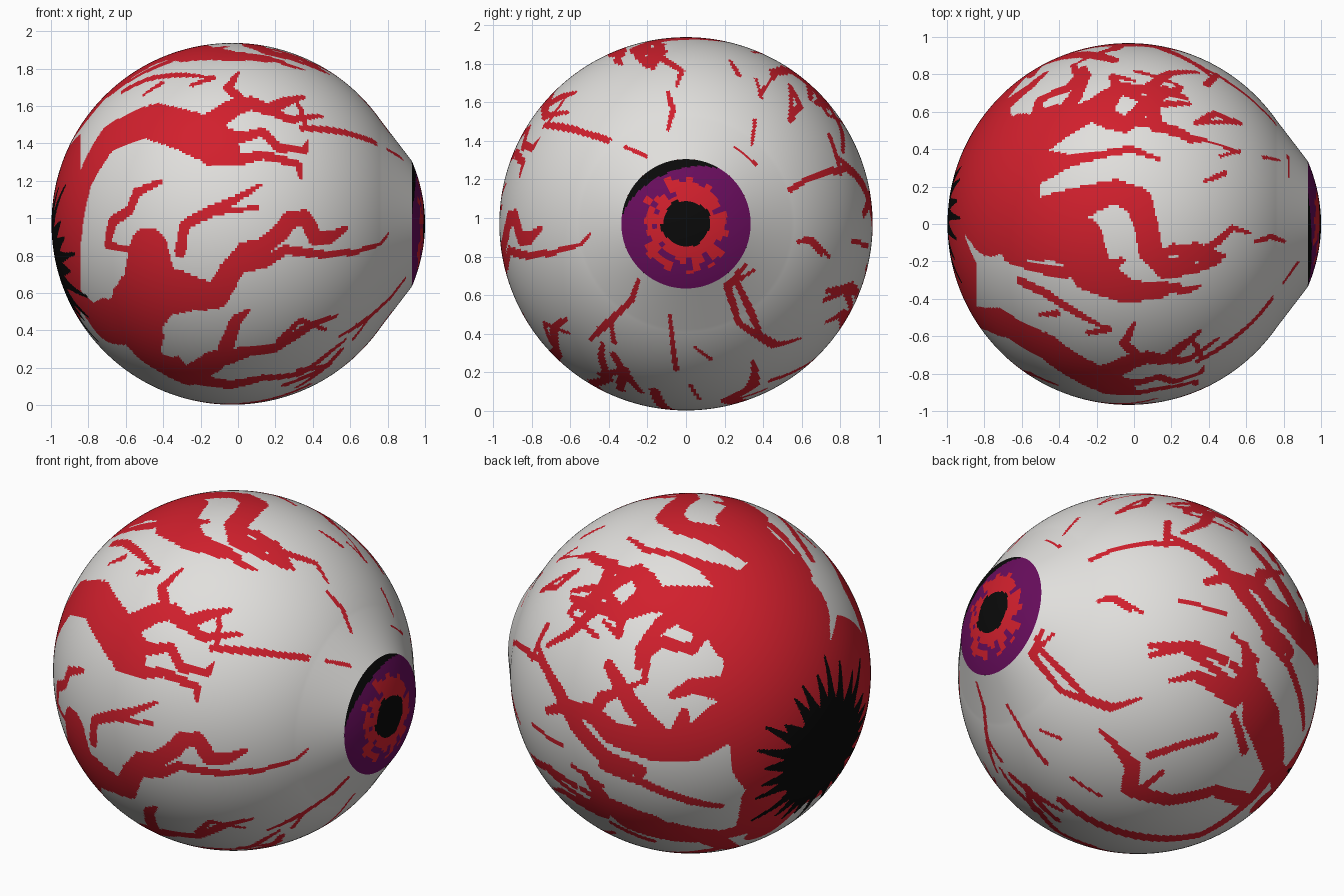
import bpy, math, random
from mathutils import Vector, kdtree

random.seed(4)
R, CX, CZ = 0.967, -0.03, 0.97
IRIS_R, IRIS_X = 0.335, 0.93


def material(name, rgb):
    m = bpy.data.materials.new(name)
    m.diffuse_color = (*rgb, 1)
    return m


WHITE, RED, BLACK, PURPLE = range(4)
MATS = [material("eye_white", (0.75, 0.74, 0.72)), material("vein_red", (0.64, 0.014, 0.026)),
        material("black", (0.003, 0.003, 0.003)), material("iris_purple", (0.14, 0.004, 0.11))]


def revolve(name, profile, segs):
    """Spin (x, radius) rings about the x axis into a smooth surface."""
    verts = [(x, r * math.sin(2 * math.pi * j / segs), CZ + r * math.cos(2 * math.pi * j / segs))
             for x, r in profile for j in range(segs)]
    faces = [(i * segs + j, (i + 1) * segs + j, (i + 1) * segs + (j + 1) % segs, i * segs + (j + 1) % segs)
             for i in range(len(profile) - 1) for j in range(segs)]
    me = bpy.data.meshes.new(name)
    me.from_pydata(verts, [], [f[::-1] for f in faces])
    for m in MATS:
        me.materials.append(m)
    me.shade_smooth()
    ob = bpy.data.objects.new(name, me)
    bpy.context.collection.objects.link(ob)
    return me


# Eyeball: sphere from the back, then a straight collar up to the iris rim
profile = []
for i in range(266):
    t = math.radians(179.95 - 144.95 * i / 265)
    profile.append((CX + R * math.cos(t), R * math.sin(t)))
x0, r0 = profile[-1]
profile += [(x0 + (IRIS_X - x0) * k / 22, r0 + (IRIS_R - r0) * k / 22) for k in range(1, 23)]
eye = revolve("eyeball", profile, 420)

# Index the faces by direction so strokes can be painted on them
centre = Vector((CX, 0, CZ))
dirs = [(p.center - centre).normalized() for p in eye.polygons]
colour = [RED if d.x < -0.84 else WHITE for d in dirs]
tree = kdtree.KDTree(len(dirs))
for i, d in enumerate(dirs):
    tree.insert(d, i)
tree.balance()


def paint(mat, points):
    """Paint a tapering stroke through (direction, radius) points."""
    for (a, ra), (b, rb) in zip(points, points[1:]):
        n = max(2, int((b - a).length / max(0.006, min(ra, rb) * 0.4)))
        for k in range(n + 1):
            t = k / n
            for _, i, _ in tree.find_range(a.lerp(b, t).normalized(), ra + (rb - ra) * t):
                colour[i] = mat


def view(turn, tilt, cx, cy, size):
    """Return a brush that paints strokes given as seen from one direction."""
    a, e = math.radians(turn), math.radians(tilt)
    cam = Vector((math.sin(a) * math.cos(e), -math.cos(a) * math.cos(e), math.sin(e)))
    right = Vector((math.cos(a), math.sin(a), 0))
    up = cam.cross(right)

    def brush(mat, *strokes):
        for s in strokes:
            pts = []
            for x, y, r in s:
                u, v = (x - cx) / size, (cy - y) / size
                w = math.sqrt(max(0, 1 - u * u - v * v))
                pts.append(((right * u + up * v + cam * w).normalized(), max(r / size, 0.009)))
            paint(mat, pts)
    return brush


front = view(0, 0, 232, 224, 181)
side = view(90, 0, 686, 224, 187)
top = view(0, 90, 1128, 223, 181)
back = view(215, 22, 689, 673, 181)
below = view(140, -30, 1138, 673, 181)

# Red mass and veins on the top
top(RED, [(985, 150, 36), (1010, 140, 33), (1000, 200, 50), (1015, 235, 26), (1050, 230, 30), (1078, 240, 26),
          (1090, 270, 22), (1125, 290, 13), (1160, 290, 8), (1178, 285, 3)],
    [(1000, 110, 14), (1030, 85, 8), (1045, 72, 4)],
    [(1020, 135, 25), (1060, 115, 14), (1090, 110, 12), (1110, 118, 12), (1125, 125, 8), (1150, 100, 8),
     (1165, 90, 8), (1185, 97, 3)],
    [(1152, 105, 8), (1155, 125, 7), (1175, 130, 6), (1200, 140, 2)],
    [(1060, 115, 8), (1075, 95, 8), (1085, 75, 6), (1083, 66, 3)])
top(RED, [(1105, 110, 8), (1118, 90, 6), (1112, 75, 4), (1135, 80, 2)],
    [(1040, 165, 18), (1068, 160, 7), (1095, 155, 4), (1130, 148, 4), (1158, 158, 2)],
    [(1050, 215, 22), (1090, 198, 15), (1115, 190, 12), (1138, 200, 14), (1146, 225, 12), (1150, 250, 12),
     (1165, 268, 10), (1190, 268, 6), (1215, 262, 3)],
    [(1165, 268, 8), (1195, 255, 6), (1218, 240, 4), (1232, 227, 3), (1250, 232, 1)],
    [(1160, 285, 6), (1185, 290, 4), (1200, 285, 1)], [(1200, 122, 2), (1240, 122, 3)],
    [(1220, 155, 1), (1240, 150, 1)], [(1255, 240, 1), (1270, 236, 1)], [(1205, 180, 2), (1225, 172, 3)])
top(WHITE, [(967, 232, 7), (982, 262, 10), (1005, 285, 10), (1045, 308, 12), (1085, 338, 14)],
    [(1030, 268, 9), (1058, 280, 9), (1090, 305, 6)], [(1110, 215, 8), (1116, 245, 10), (1128, 265, 8)])
top(RED, [(1020, 280, 5), (1045, 292, 5), (1080, 314, 4), (1103, 326, 2)])

# Upper front band and its branches
front(RED, [(75, 235, 12), (84, 180, 15), (108, 138, 19), (150, 120, 21), (185, 130, 23), (205, 140, 22), (228, 150, 12)],
      [(205, 128, 14), (232, 108, 11), (250, 103, 9), (268, 110, 8), (285, 102, 6), (303, 97, 3)],
      [(245, 104, 6), (228, 88, 5), (238, 72, 2)], [(268, 110, 6), (290, 120, 5), (322, 116, 2)],
      [(215, 135, 12), (240, 138, 6), (262, 132, 5), (278, 148, 5), (305, 150, 4), (307, 142, 2)],
      [(210, 155, 11), (240, 160, 6), (262, 155, 5), (298, 165, 4), (300, 178, 2)])
front(RED, [(192, 85, 3), (212, 78, 4)], [(143, 95, 2), (160, 84, 4)], [(332, 130, 2), (376, 142, 1)],
      [(110, 95, 3), (165, 63, 7), (225, 47, 4)], [(262, 48, 4), (300, 58, 6), (328, 74, 2)],
      [(130, 250, 3), (107, 245, 4), (112, 222, 6), (130, 210, 5), (136, 193, 5), (160, 182, 3)],
      [(180, 252, 6), (184, 225, 5), (210, 212, 6), (235, 200, 4), (260, 185, 2)],
      [(208, 212, 5), (235, 210, 3), (257, 208, 2)])
# Lower front mass and its branches
front(RED, [(65, 265, 10), (80, 300, 14), (100, 325, 24), (130, 320, 32), (150, 290, 32), (148, 250, 22)],
      [(150, 290, 30), (178, 292, 23), (215, 297, 13), (230, 272, 12), (245, 252, 10), (262, 248, 9), (278, 235, 9),
       (290, 220, 9), (305, 218, 8), (315, 238, 8), (330, 238, 6), (346, 228, 3)],
      [(240, 265, 9), (265, 262, 6), (285, 250, 5), (325, 255, 4), (355, 252, 3), (380, 244, 2), (387, 234, 1)],
      [(130, 320, 33), (150, 350, 28), (185, 378, 15), (215, 360, 13), (245, 352, 8), (275, 348, 6), (300, 332, 6),
       (318, 322, 4), (336, 316, 2)])
front(RED, [(225, 348, 8), (236, 320, 6), (248, 310, 2)], [(280, 340, 4), (300, 320, 3), (325, 330, 2)],
      [(180, 375, 14), (230, 385, 9), (262, 378, 6), (300, 374, 5), (330, 352, 4), (345, 340, 2)])
front(WHITE, [(105, 290, 10), (100, 265, 10), (92, 240, 6)],
      [(225, 318, 5), (195, 318, 8), (175, 340, 12), (168, 352, 8), (188, 343, 10)])

# Back mass and its branches
back(RED, [(800, 600, 40), (780, 680, 55), (780, 740, 55), (790, 790, 32), (760, 830, 18)],
     [(775, 600, 45), (755, 645, 30), (728, 670, 10)],
     [(760, 590, 30), (715, 592, 16), (680, 592, 17), (650, 590, 14), (620, 605, 9), (595, 600, 7), (570, 625, 5), (545, 640, 3)],
     [(620, 605, 6), (600, 580, 5), (570, 585, 3)], [(650, 572, 6), (610, 560, 5), (590, 548, 3)],
     [(705, 620, 6), (690, 640, 6), (660, 632, 6), (645, 645, 5), (643, 672, 3)], [(700, 625, 5), (680, 615, 3)],
     [(770, 700, 40), (720, 715, 22), (690, 737, 18), (650, 737, 17), (610, 725, 13), (590, 705, 10), (565, 700, 7), (545, 705, 4)])
back(RED, [(590, 710, 8), (600, 690, 7), (625, 680, 4), (640, 672, 2)], [(680, 720, 10), (683, 702, 4)],
     [(755, 790, 16), (745, 825, 13), (690, 835, 10), (650, 815, 9), (615, 800, 7), (580, 785, 4)],
     [(600, 760, 4), (640, 775, 5), (690, 795, 5), (720, 800, 3)], [(610, 820, 4), (650, 838, 5)],
     [(570, 760, 3), (600, 780, 3)], [(530, 655, 3), (545, 620, 4)], [(530, 720, 2), (560, 740, 3)])

# Underside and far right veins
below(RED, [(1165, 533, 3), (1190, 545, 5), (1220, 565, 8), (1245, 595, 10), (1270, 630, 10), (1290, 650, 8)],
      [(1185, 512, 2), (1230, 528, 3)], [(1255, 550, 6), (1285, 590, 10), (1300, 620, 12), (1310, 650, 8)],
      [(1245, 645, 5), (1250, 670, 10), (1235, 695, 12), (1215, 685, 8), (1195, 675, 5), (1170, 680, 2)],
      [(1225, 660, 5), (1195, 645, 5), (1150, 645, 3)],
      [(1250, 680, 10), (1255, 715, 16), (1270, 740, 20), (1275, 765, 15), (1250, 800, 10), (1215, 790, 7),
       (1170, 800, 8), (1130, 790, 9), (1132, 765, 8), (1115, 745, 4), (1100, 730, 2)])
below(RED, [(1060, 800, 5), (1100, 825, 6), (1150, 838, 8), (1200, 835, 8), (1250, 800, 8)],
      [(1150, 755, 4), (1180, 745, 4), (1215, 735, 3)], [(1098, 600, 2), (1115, 597, 3), (1142, 612, 2)],
      [(1045, 632, 3), (1035, 655, 4), (1060, 690, 3), (1110, 708, 4), (1140, 698, 2)],
      [(985, 735, 2), (1000, 760, 3)], [(1010, 775, 4), (1035, 795, 5), (1060, 810, 3)], [(1040, 730, 1), (1060, 738, 2)])

# Fine veins around the iris
side(RED, [(545, 125, 4), (575, 130, 4), (608, 142, 2)], [(550, 120, 3), (560, 105, 3), (567, 95, 2)],
     [(625, 147, 2), (647, 158, 2)], [(668, 92, 2), (673, 110, 3), (668, 130, 2)], [(660, 45, 6), (650, 65, 6)],
     [(755, 120, 2), (752, 145, 1)], [(735, 148, 1), (755, 165, 2)], [(790, 85, 3), (800, 105, 4), (790, 120, 3)],
     [(815, 90, 5), (825, 110, 5)], [(790, 190, 3), (810, 178, 3), (845, 168, 4), (862, 182, 4)],
     [(805, 238, 2), (822, 255, 2)])
side(RED, [(640, 278, 2), (632, 300, 3), (600, 330, 4), (590, 340, 2)], [(670, 315, 2), (676, 370, 3)],
     [(735, 280, 3), (750, 310, 4), (760, 335, 3), (782, 345, 2)], [(730, 283, 2), (752, 270, 2)],
     [(825, 300, 3), (845, 290, 5), (850, 315, 4)], [(735, 400, 4), (765, 390, 3)],
     [(600, 375, 4), (625, 370, 5), (620, 390, 5)], [(690, 385, 2), (700, 400, 2)], [(775, 75, 2), (760, 95, 2)])

# Black star at the back where the nerve joins
hub = Vector((-0.97, 0.07, -0.2)).normalized()
e1 = hub.cross(Vector((0, 0, 1))).normalized()
e2 = hub.cross(e1)
paint(BLACK, [(hub, 0.31), (hub + e1 * 0.01, 0.31)])
for k in range(26):
    a = 2 * math.pi * (k + random.uniform(-0.3, 0.3)) / 26
    out = e1 * math.cos(a) + e2 * math.sin(a)
    paint(BLACK, [(hub + out * 0.28, 0.05), (hub + out * 0.4, 0.025), (hub + out * random.uniform(0.45, 0.68), 0.008)])
eye.polygons.foreach_set("material_index", colour)

# Iris: shallow dome with pupil, ragged red ring, purple rim and dark crescent
rings = [(IRIS_X + 0.07 * (1 - (k / 40) ** 2), max(0.0005, IRIS_R * k / 40)) for k in range(40, -1, -1)]
iris = revolve("iris", rings, 160)
edge = [random.uniform(0.19, 0.265) for _ in range(40)]
inner = [random.uniform(0.115, 0.135) for _ in range(20)]
fleck = {(random.randrange(40), random.randrange(5, 9)) for _ in range(40)}
for p in iris.polygons:
    y, z = p.center.y, p.center.z - CZ
    r, a = math.hypot(y, z), math.atan2(z, y) % (2 * math.pi)
    s = int(a / (2 * math.pi) * 40) % 40
    deg = math.degrees(a)
    rim = IRIS_R - 0.055 * max(0, math.cos(math.radians(deg - 115) * 1.55)) if abs(deg - 115) < 58 else 1
    if r < inner[s // 2] or r > rim:
        p.material_index = BLACK
    elif r < edge[s] and (s, int(r / 0.03)) not in fleck:
        p.material_index = RED
    else:
        p.material_index = PURPLE
